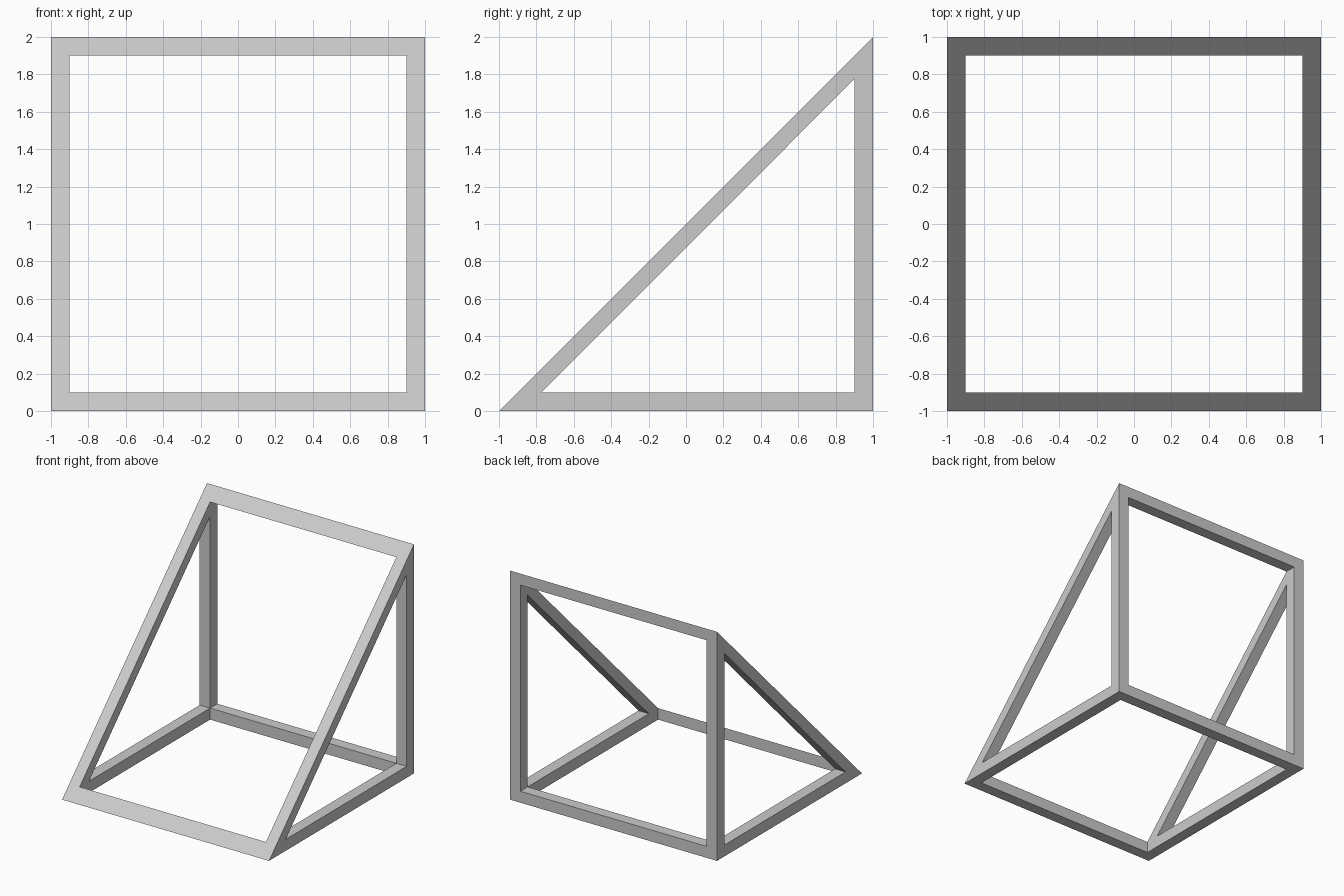
import bpy
import bmesh

if "Cube" in bpy.data.objects:
    bpy.data.objects.remove(bpy.data.objects["Cube"])

HALF, BAR = 1.0, 0.1
IN = HALF - BAR
TOP = 2.0


def add_object(name, bm):
    bmesh.ops.recalc_face_normals(bm, faces=bm.faces)
    mesh = bpy.data.meshes.new(name)
    bm.to_mesh(mesh)
    bm.free()
    obj = bpy.data.objects.new(name, mesh)
    bpy.context.collection.objects.link(obj)
    return obj


def extrude_x(bm, faces, width):
    ext = bmesh.ops.extrude_face_region(bm, geom=faces, use_keep_orig=True)
    verts = [g for g in ext["geom"] if isinstance(g, bmesh.types.BMVert)]
    bmesh.ops.translate(bm, verts=verts, vec=(width, 0, 0))


def side_frame(name, x):
    # Triangular ring in the YZ plane, mitred at its three corners
    outer = [(-HALF, 0), (HALF, 0), (HALF, TOP)]
    inner = [(-0.772, BAR), (IN, BAR), (IN, 1.775)]
    bm = bmesh.new()
    o = [bm.verts.new((x, *p)) for p in outer]
    i = [bm.verts.new((x, *p)) for p in inner]
    faces = [bm.faces.new((o[k], o[(k + 1) % 3], i[(k + 1) % 3], i[k])) for k in range(3)]
    extrude_x(bm, faces, BAR)
    return add_object(name, bm)


def cross_bar(name, profile):
    # Bar spanning between the two side frames
    bm = bmesh.new()
    face = bm.faces.new([bm.verts.new((-IN, *p)) for p in profile])
    extrude_x(bm, [face], 2 * IN)
    return add_object(name, bm)


# Side frames
side_frame("left_frame", -HALF)
side_frame("right_frame", IN)

# Cross bars: wedge-shaped at the front and top, square at the back
cross_bar("front_bar", [(-HALF, 0), (-IN, 0), (-IN, BAR)])
cross_bar("back_bar", [(IN, 0), (HALF, 0), (HALF, BAR), (IN, BAR)])
cross_bar("top_bar", [(IN, TOP - BAR), (HALF, TOP - BAR), (HALF, TOP)])
